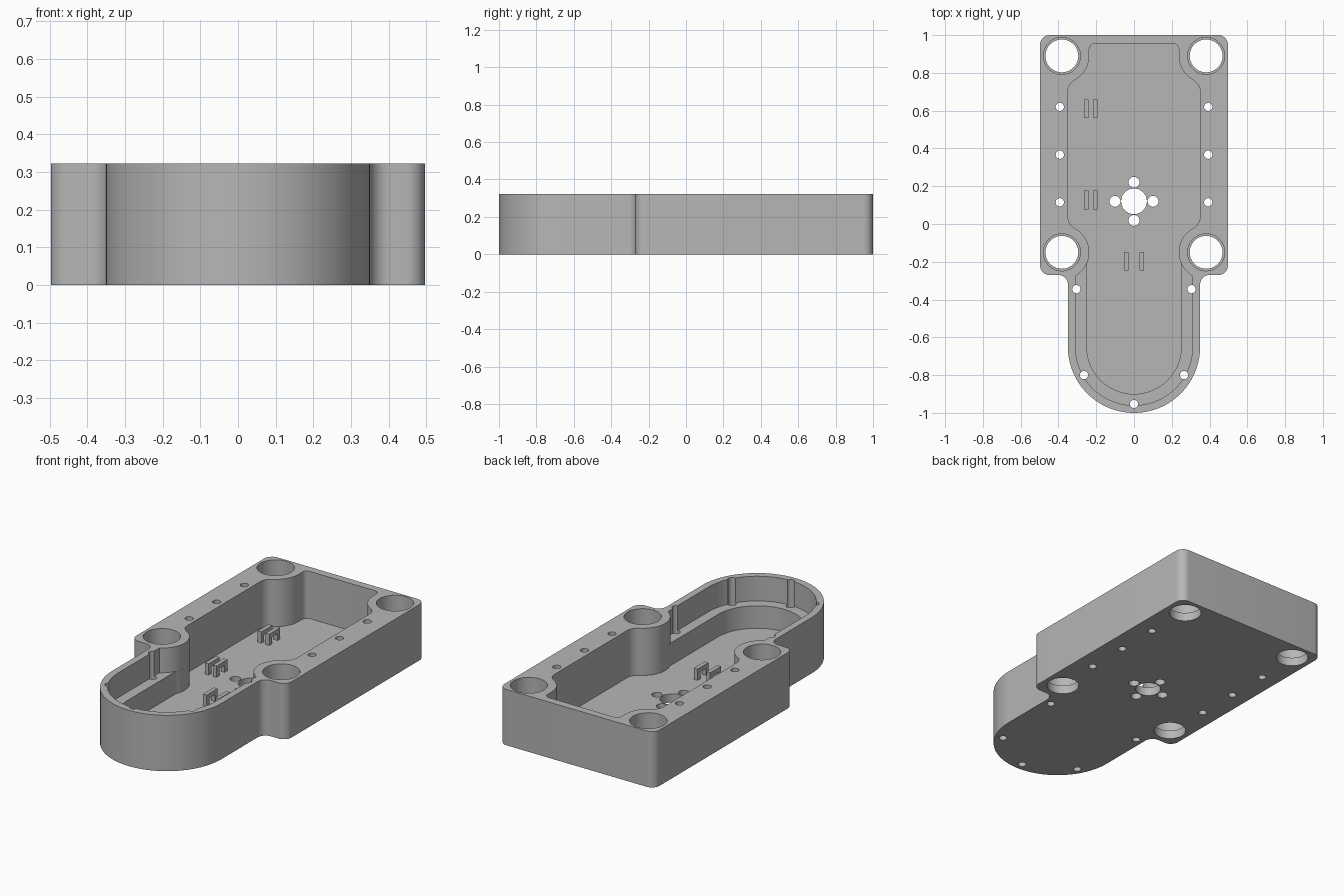
import bpy, bmesh
from math import sin, cos, radians, acos, degrees, atan2

if "Cube" in bpy.data.objects:
    bpy.data.objects.remove(bpy.data.objects["Cube"], do_unlink=True)

HEIGHT, FLOOR, LEDGE = 0.323, 0.05, 0.18
NOSE_Y = -0.65                       # centre of the rounded nose
BOSS_X, BOSS_YS, BOSS_R = 0.382, (-0.15, 0.89), 0.145

grey = bpy.data.materials.new("grey plastic")
grey.use_nodes = True
colour = (0.47, 0.47, 0.47, 1)
grey.diffuse_color = colour
grey.node_tree.nodes["Principled BSDF"].inputs["Base Color"].default_value = colour


def arc(cx, cy, r, start, end, steps=12):
    angles = [radians(start + (end - start) * i / steps) for i in range(steps + 1)]
    return [(cx + r * cos(a), cy + r * sin(a)) for a in angles]


def mirrored(half):
    return half + [(-x, y) for x, y in reversed(half) if x > 0.0001]


def circle(x, y, r, steps=32):
    return arc(x, y, r, 0, 360, steps)[:-1]


def prisms(name, profiles, bottom, top):
    """One object holding an upright prism for each closed profile."""
    bm = bmesh.new()
    for points in profiles:
        face = bm.faces.new([bm.verts.new((x, y, bottom)) for x, y in points])
        new = bmesh.ops.extrude_face_region(bm, geom=[face])["geom"]
        verts = [v for v in new if isinstance(v, bmesh.types.BMVert)]
        bmesh.ops.translate(bm, vec=(0, 0, top - bottom), verts=verts)
    bmesh.ops.recalc_face_normals(bm, faces=bm.faces)
    mesh = bpy.data.meshes.new(name)
    bm.to_mesh(mesh)
    bm.free()
    mesh.materials.append(grey)
    ob = bpy.data.objects.new(name, mesh)
    bpy.context.collection.objects.link(ob)
    return ob


def cut(target, cutter):
    mod = target.modifiers.new("cut", "BOOLEAN")
    mod.operation, mod.solver, mod.object = "DIFFERENCE", "EXACT", cutter
    graph = bpy.context.evaluated_depsgraph_get()
    mesh = bpy.data.meshes.new_from_object(target.evaluated_get(graph))
    target.modifiers.clear()
    target.data = mesh
    bpy.data.objects.remove(cutter, do_unlink=True)


# Outer body: rectangle with a narrower round nose
outline = mirrored(arc(0, NOSE_Y, 0.35, -90, 0, 32)
                   + arc(0.4, -0.32, 0.05, 180, 90)
                   + arc(0.447, -0.22, 0.05, -90, 0)
                   + arc(0.447, 0.95, 0.05, 0, 90))
body = prisms("housing_body", [outline], 0, HEIGHT)

# Main pocket, wrapping round the four corner bosses
fillet, wall = 0.07, 0.35
dx = BOSS_X - (wall - fillet)
dy = ((BOSS_R + fillet) ** 2 - dx ** 2) ** 0.5
bend = degrees(atan2(dy, dx))


def boss_angle(x):
    return 180 + degrees(acos((BOSS_X - x) / BOSS_R))


low, high = BOSS_YS
pocket = mirrored(arc(0, NOSE_Y, 0.25, -90, 0, 32)
                  + arc(BOSS_X, low, BOSS_R, boss_angle(0.25), 180 - bend, 20)
                  + arc(wall - fillet, low + dy, fillet, -bend, 0)
                  + arc(wall - fillet, high - dy, fillet, 0, bend)
                  + arc(BOSS_X, high, BOSS_R, 180 + bend, 180, 16)
                  + arc(0.207, 0.925, 0.03, 0, 90, 8))
cut(body, prisms("pocket_cutter", [pocket], FLOOR, HEIGHT + 0.1))

# Wider upper pocket in the nose, leaving a ledge
shelf = mirrored(arc(0, NOSE_Y, 0.31, -90, 0, 32)
                 + arc(BOSS_X, low, BOSS_R, boss_angle(0.31), 181, 12))
cut(body, prisms("ledge_cutter", [shelf], LEDGE, HEIGHT + 0.1))

# Corner bores, with a narrow lip at the bottom
corners = [(s * BOSS_X, y) for s in (-1, 1) for y in BOSS_YS]
cut(body, prisms("bore_cutter", [circle(x, y, 0.098, 48) for x, y in corners],
                 FLOOR, HEIGHT + 0.1))
holes = [circle(x, y, 0.087, 48) for x, y in corners]

# Screw holes on the rails and round the nose
for s in (-1, 1):
    for x, y in ((0.393, 0.62), (0.393, 0.367), (0.393, 0.115),
                 (0.305, -0.345), (0.265, -0.8)):
        holes.append(circle(s * x, y, 0.022, 20))
holes.append(circle(0, -0.953, 0.022, 20))

# Shaft hole with four screw holes round it
holes.append(circle(0, 0.12, 0.068, 40))
holes += [circle(x, y, 0.029, 24) for x, y in arc(0, 0.12, 0.101, 0, 270, 3)]
cut(body, prisms("hole_cutter", holes, -0.1, HEIGHT + 0.1))

bpy.context.view_layer.objects.active = body
body.select_set(True)
bpy.ops.object.shade_smooth_by_angle(angle=radians(30))


# Cable tie loops: pairs of small arches on the floor
def box(x, y, w, d):
    return [(x - w / 2, y - d / 2), (x + w / 2, y - d / 2),
            (x + w / 2, y + d / 2), (x - w / 2, y + d / 2)]


for label, centre, gap, y in (("back", -0.229, 0.05, 0.61),
                              ("middle", -0.229, 0.05, 0.128),
                              ("front", 0, 0.08, -0.197)):
    xs = (centre - gap / 2, centre + gap / 2)
    loop = prisms(label + "_cable_loops", [box(x, y, 0.024, 0.1) for x in xs],
                  FLOOR - 0.005, FLOOR + 0.065)
    cut(loop, prisms("loop_cutter", [box(x, y, 0.04, 0.05) for x in xs],
                     FLOOR - 0.1, FLOOR + 0.04))
